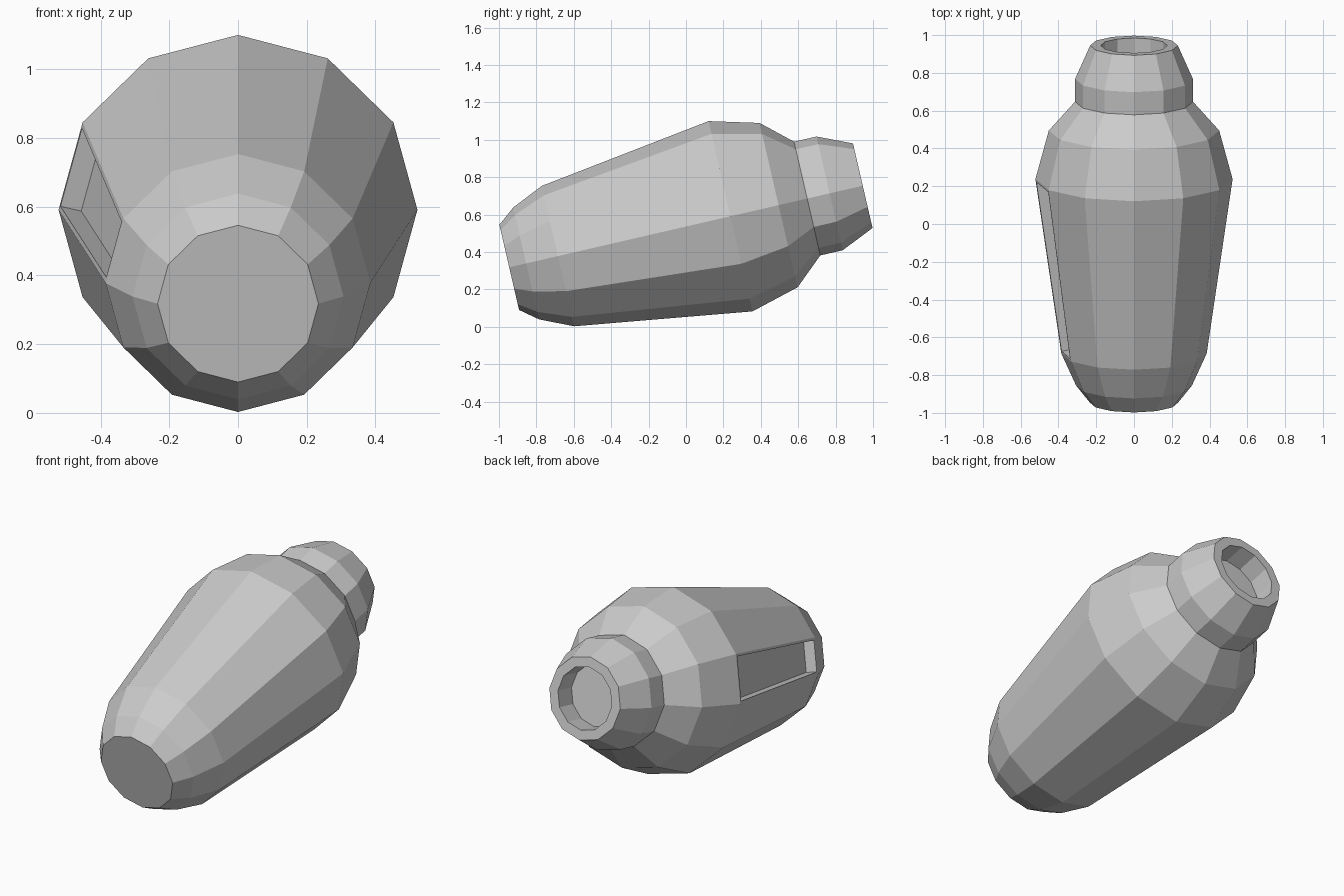
import bpy
import bmesh
from math import cos, sin, radians, tau
from mathutils import Matrix

SIDES = 12
TILT = Matrix.Translation((0, 0, 0.536)) @ Matrix.Rotation(radians(13), 4, 'X')

cube = bpy.data.objects.get("Cube")
if cube:
    bpy.data.objects.remove(cube, do_unlink=True)

grey = bpy.data.materials.new("plain grey")
grey.use_nodes = True
colour = (0.6, 0.6, 0.6, 1)
grey.diffuse_color = colour
grey.node_tree.nodes["Principled BSDF"].inputs["Base Color"].default_value = colour


def turned_part(profile, cap_start=False, cap_end=False):
    """Turn (distance along axis, radius) pairs around the y axis."""
    bm = bmesh.new()
    rings = []
    for along, radius in profile:
        rings.append([bm.verts.new((radius * cos(tau * i / SIDES), along,
                                    radius * sin(tau * i / SIDES)))
                      for i in range(SIDES)])
    for a, b in zip(rings, rings[1:]):
        for i in range(SIDES):
            j = (i + 1) % SIDES
            bm.faces.new((a[i], b[i], b[j], a[j]))
    if cap_start:
        bm.faces.new(rings[0])
    if cap_end:
        bm.faces.new(rings[-1][::-1])
    bm.normal_update()
    return bm


def finish(bm, name):
    bm.transform(TILT)
    mesh = bpy.data.meshes.new(name)
    bm.to_mesh(mesh)
    bm.free()
    mesh.materials.append(grey)
    bpy.context.collection.objects.link(bpy.data.objects.new(name, mesh))


# Tapered body with a flat front end
body = turned_part([(-0.970, 0.234), (-0.877, 0.307), (-0.703, 0.385),
                    (0.244, 0.522), (0.508, 0.451), (0.665, 0.312)],
                   cap_start=True)

# Sunken panel in the long facet just above the middle of the -x side
body.faces.ensure_lookup_table()
long_facets = [f for f in body.faces if f.calc_area() > 0.15 and len(f.verts) == 4]
panel = min((f for f in long_facets if f.calc_center_median().z > 0),
            key=lambda f: f.calc_center_median().x)
bmesh.ops.inset_individual(body, faces=[panel], thickness=0.02)
bmesh.ops.inset_individual(body, faces=[panel], thickness=0, depth=-0.063)
finish(body, "body")

# Narrow collar at the back with a round socket
collar = turned_part([(0.665, 0.312), (0.788, 0.312), (0.970, 0.232),
                      (0.970, 0.176), (0.840, 0.176)], cap_end=True)
finish(collar, "collar")
